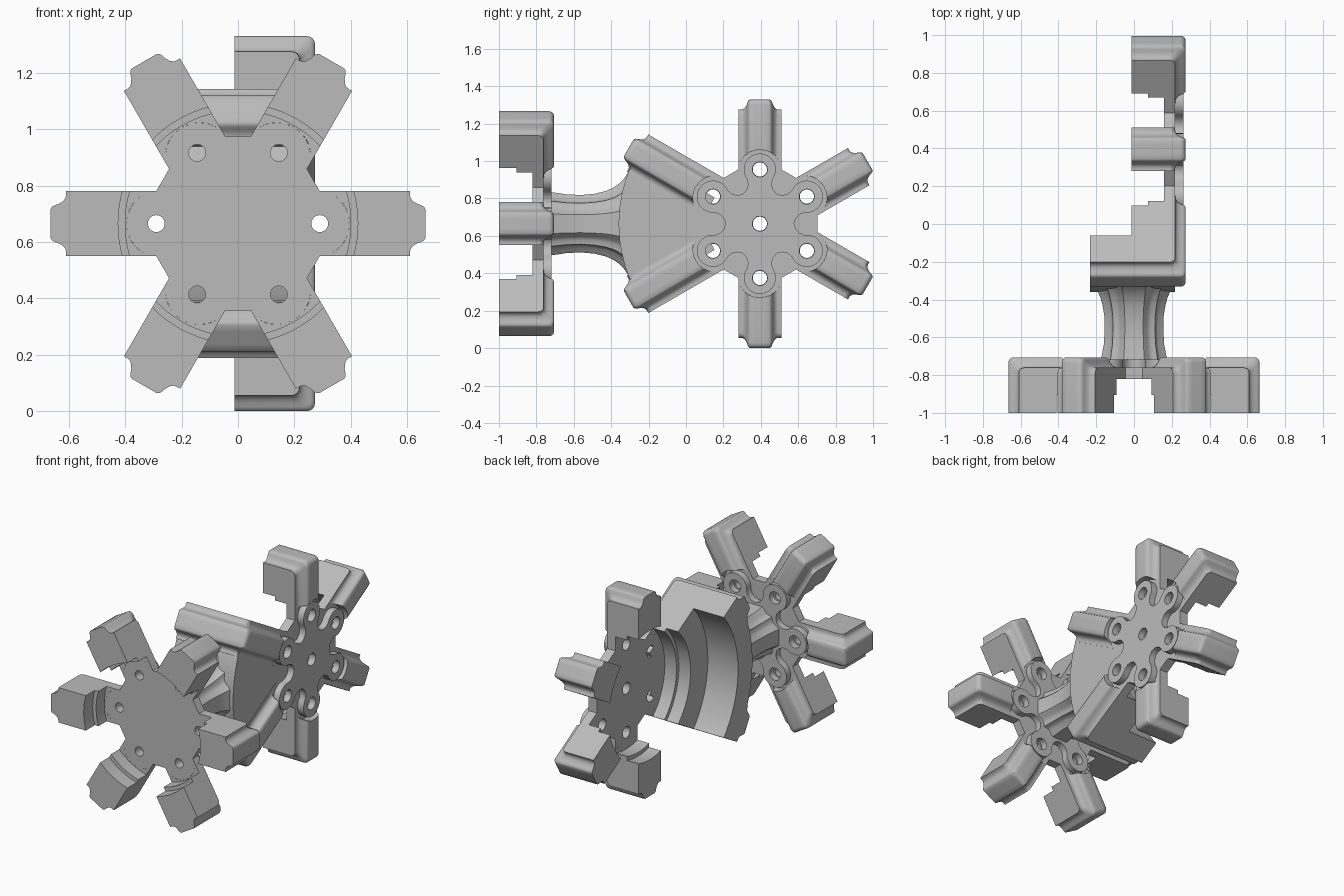
import bpy, bmesh, math
from mathutils import Matrix, Vector

if "Cube" in bpy.data.objects:
    bpy.data.objects.remove(bpy.data.objects["Cube"], do_unlink=True)

grey = bpy.data.materials.new("plain grey")
grey.diffuse_color = (0.5, 0.5, 0.5, 1)
grey.use_nodes = True
grey.node_tree.nodes["Principled BSDF"].inputs["Base Color"].default_value = (0.5, 0.5, 0.5, 1)

# Hub frames: local z is the outward axis, with the hub's top at z = 0
FRONT = Matrix(((1, 0, 0, 0), (0, 0, 1, -0.706), (0, -1, 0, 0.665), (0, 0, 0, 1)))
SIDE = Matrix(((0, 0, 1, 0.273), (1, 0, 0, 0.395), (0, 1, 0, 0.665), (0, 0, 0, 1)))

HALF = 0.115      # arm half width
BASE = -0.055     # level of the arm shoulders
FLOOR = -0.115    # underside of the hub plate
HOLE_R = 0.29     # radius of the hole circle


def finish(obj, matrix):
    obj.data.transform(matrix)
    obj.data.materials.clear()
    obj.data.materials.append(grey)
    bpy.ops.object.select_all(action='DESELECT')
    bpy.context.view_layer.objects.active = obj
    obj.select_set(True)
    bpy.ops.object.shade_smooth_by_angle(angle=math.radians(35))


def loft(name, rings, matrix):
    """Skin a list of closed rings and cap both ends."""
    bm = bmesh.new()
    loops = [[bm.verts.new(p) for p in ring] for ring in rings]
    for a, b in zip(loops, loops[1:]):
        for i in range(len(a)):
            j = (i + 1) % len(a)
            bm.faces.new((a[i], a[j], b[j], b[i]))
    bm.faces.new(loops[0][::-1])
    bm.faces.new(loops[-1])
    bmesh.ops.recalc_face_normals(bm, faces=bm.faces)
    mesh = bpy.data.meshes.new(name)
    bm.to_mesh(mesh)
    bm.free()
    obj = bpy.data.objects.new(name, mesh)
    bpy.context.collection.objects.link(obj)
    finish(obj, matrix)


def plate(name, outline, holes, z0, z1, matrix):
    """Extruded flat outline with round holes, from a filled 2D curve."""
    cu = bpy.data.curves.new(name, 'CURVE')
    cu.dimensions = '2D'
    cu.fill_mode = 'BOTH'
    cu.extrude = (z1 - z0) / 2
    loops = [outline]
    for x, y, r in holes:
        loops.append([(x + r * math.cos(k * math.tau / 24), y + r * math.sin(k * math.tau / 24))
                      for k in range(24)])
    for pts in loops:
        s = cu.splines.new('POLY')
        s.points.add(len(pts) - 1)
        for p, (x, y) in zip(s.points, pts):
            p.co = (x, y, 0, 1)
        s.use_cyclic_u = True
    obj = bpy.data.objects.new(name, cu)
    bpy.context.collection.objects.link(obj)
    bpy.ops.object.select_all(action='DESELECT')
    bpy.context.view_layer.objects.active = obj
    obj.select_set(True)
    bpy.ops.object.convert(target='MESH')
    finish(bpy.context.view_layer.objects.active, matrix @ Matrix.Translation((0, 0, (z0 + z1) / 2)))


def turn(x, y, a):
    return (x * math.cos(a) - y * math.sin(a), x * math.sin(a) + y * math.cos(a))


# Half of the arm cross-section: (sideways, ridge height)
HALF_SECTION = [(0.115, 0), (0.102, 0), (0.09, 0.002), (0.079, 0.011), (0.07, 0.026),
                (0.065, 0.04), (0.06, 0.05), (0.051, 0.055)]
SECTION = HALF_SECTION + [(0.025, 0.055), (0, 0.055), (-0.025, 0.055)] \
    + [(-w, h) for w, h in reversed(HALF_SECTION)]


def arm(name, angle, reach, depth, steps, matrix):
    """Hooked arm: ridge over the top and down the end, stepped round inside."""
    rings = []
    c = 0.028
    for w, h in SECTION:
        start = HOLE_R + 0.105 * math.sqrt(max(0, 1 - (w / HALF) ** 2))
        top, end = BASE + h, reach + h
        prof = [(start, top)]
        for k in range(5):
            t = k * math.pi / 8
            prof.append((end - c + c * math.sin(t), top - c + c * math.cos(t)))
        z = -depth
        prof.append((end, z))
        for radius, z_up in steps:
            r = math.sqrt(radius ** 2 - w ** 2)
            prof += [(r, z), (r, z_up)]
            z = z_up
        prof.append((start, FLOOR))
        rings.append([(*turn(r, w, angle), z) for r, z in prof])
    loft(name, rings, matrix)


STEPS = [(0.425, -0.2), (0.40, FLOOR)]
WIDE_DEPTH, WIDE_REACH = 0.505, 0.755


def hub(label, matrix, hole, centre_hole, depth, angles):
    arms = [math.radians(60 * k + angles) for k in range(6)]
    base, petals = [], []
    for a in arms:
        # plate rim rounded round each hole, straight between arms
        for k in range(13):
            t = math.radians(-90 + 15 * k)
            base.append(turn(HOLE_R + 0.105 * math.cos(t), HALF * math.sin(t), a))
        # raised petal and the rounded notch beside it
        for k in range(17):
            t = math.radians(-128 + 16 * k)
            petals.append(turn(HOLE_R + 0.086 * math.cos(t), 0.086 * math.sin(t), a))
        for deg, r in ((17, 0.216), (22, 0.193), (30, 0.183), (38, 0.193), (43, 0.216)):
            petals.append(turn(r, 0, a + math.radians(deg)))
    spots = [turn(HOLE_R, 0, a) for a in arms]
    if centre_hole:
        spots.append((0, 0))
    plate(label + "_hub_plate", base, [(x, y, hole) for x, y in spots], FLOOR, BASE, matrix)
    plate(label + "_raised_bosses", petals, [(x, y, 0.04) for x, y in spots],
          BASE - 0.002, -0.012, matrix)
    for k, a in enumerate(arms):
        wide = centre_hole and k in (2, 3)
        if wide:
            arm(f"{label}_long_arm_{k}", a, WIDE_REACH, WIDE_DEPTH, [(0.605, -depth)] + STEPS, matrix)
        else:
            arm(f"{label}_arm_{k}", a, 0.61, depth, STEPS, matrix)


hub("front", FRONT, 0.03, False, 0.294, 0)
hub("side", SIDE, 0.038, True, 0.285, 30)

# Stepped curved wall between the two long arms
wall = [(0.28, -0.057), (WIDE_REACH, -0.057), (WIDE_REACH, -WIDE_DEPTH), (0.605, -WIDE_DEPTH),
        (0.605, -0.285), (0.425, -0.285), (0.425, -0.2), (0.40, -0.2), (0.40, FLOOR), (0.28, FLOOR)]
loft("curved_wall", [[(*turn(r, 0, math.radians(150 + 3 * k)), z) for r, z in wall]
                     for k in range(21)], SIDE)

# Fluted neck, flaring into the curved wall: (y, x scale, z scale)
quarter = [(0.16, -0.05), (0.16, 0.05), (0.148, 0.062), (0.128, 0.074), (0.118, 0.09),
           (0.114, 0.114), (0.09, 0.118), (0.074, 0.128), (0.062, 0.148)]
flute = [turn(x, y, q * math.pi / 2) for q in range(4) for x, y in quarter]
stations = [(-0.73, 1.1, 1.06), (-0.69, 1.06, 1.03), (-0.64, 1.0, 0.98), (-0.56, 0.97, 0.96),
            (-0.49, 0.98, 1.0), (-0.43, 1.04, 1.09), (-0.39, 1.11, 1.2), (-0.36, 1.19, 1.33),
            (-0.335, 1.26, 1.48), (-0.31, 1.3, 1.7), (-0.27, 1.3, 1.75)]
loft("neck", [[(x * sx, y, z * sz) for x, z in flute] for y, sx, sz in stations],
     Matrix.Translation((0, 0, 0.665)))
